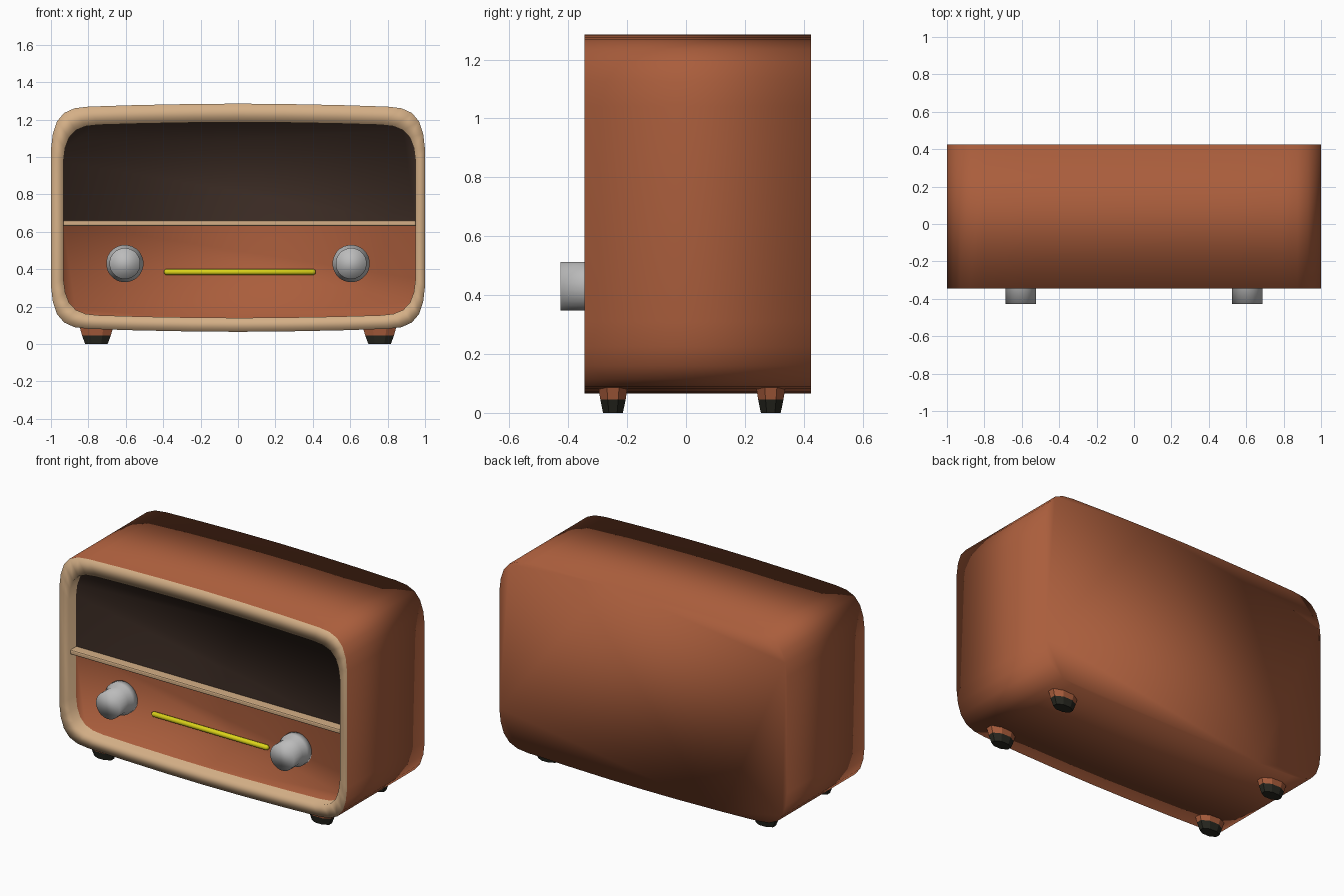
import bpy, bmesh, math
from mathutils import Vector

cube = bpy.data.objects.get("Cube")
if cube:
    bpy.data.objects.remove(cube, do_unlink=True)


def material(name, r, g, b):
    m = bpy.data.materials.new(name)
    m.use_nodes = True
    m.diffuse_color = (r, g, b, 1)
    m.node_tree.nodes["Principled BSDF"].inputs["Base Color"].default_value = (r, g, b, 1)
    return m


WOOD = material("warm brown", 0.40, 0.11, 0.045)
TAN = material("tan trim", 0.66, 0.43, 0.24)
DARK = material("dark brown cloth", 0.05, 0.028, 0.02)
TIP = material("black tip", 0.02, 0.02, 0.014)
GREY = material("light grey", 0.5, 0.5, 0.5)
YELLOW = material("yellow", 0.70, 0.64, 0.01)

FRONT, BACK, PANEL = -0.345, 0.425, -0.275
MID_Z, SPLIT_Z = 0.675, 0.645


def finish(name, bm, mats, smooth=True):
    bmesh.ops.recalc_face_normals(bm, faces=bm.faces)
    mesh = bpy.data.meshes.new(name)
    bm.to_mesh(mesh)
    bm.free()
    for m in mats:
        mesh.materials.append(m)
    for p in mesh.polygons:
        p.use_smooth = smooth
    ob = bpy.data.objects.new(name, mesh)
    bpy.context.collection.objects.link(ob)
    return ob


def bridge(bm, a, b, mat=0):
    for i in range(len(a)):
        j = (i + 1) % len(a)
        bm.faces.new((a[i], a[j], b[j], b[i])).material_index = mat


# Cabinet outline: one quarter mirrored into a bulging rounded rectangle
quarter = [(1.0, 0.365), (0.99, 0.45), (0.968, 0.515), (0.93, 0.56),
           (0.875, 0.585), (0.8, 0.594), (0.55, 0.602), (0.25, 0.608)]
right_half = [(x, -z) for x, z in quarter[::-1]] + quarter
outline = right_half + [(0, 0.61)] + [(-x, z) for x, z in right_half[::-1]] + [(0, -0.61)]


def outer(x, z):
    return x, z + MID_Z


def inner(x, z):
    return x * 0.9415 + 0.008, z * 0.857 + 0.6625


# Cabinet: shell, tan rim, tan recess wall and a two-colour front panel
bm = bmesh.new()


def ring(shape, y):
    loop = []
    for p in outline:
        x, z = shape(*p)
        loop.append(bm.verts.new((x, y, z)))
    return loop


back, front = ring(outer, BACK), ring(outer, FRONT)
lip, recess = ring(inner, FRONT), ring(inner, PANEL)
bm.faces.new(back)
bridge(bm, back, front)
bridge(bm, front, lip, 1)
bridge(bm, lip, recess, 1)
panel = bm.faces.new(recess)
bmesh.ops.bisect_plane(bm, geom=[panel] + list(panel.edges) + list(panel.verts),
                       plane_co=(0, 0, SPLIT_Z), plane_no=(0, 0, 1))
for f in bm.faces:
    if all(abs(v.co.y - PANEL) < 1e-4 for v in f.verts):
        f.material_index = 2 if f.calc_center_median().z > SPLIT_Z else 0
finish("cabinet", bm, [WOOD, TAN, DARK])


# Divider shelf between the cloth and the control panel
bm = bmesh.new()
bmesh.ops.create_cube(bm, size=1)
for v in bm.verts:
    v.co = Vector((v.co.x * 1.885 + 0.008, v.co.y * 0.065 - 0.302, v.co.z * 0.03 + SPLIT_Z))
divider = finish("divider", bm, [TAN], smooth=False)
bevel = divider.modifiers.new("soft edges", "BEVEL")
bevel.width, bevel.segments = 0.008, 2


# Solid of revolution; the profile holds (radius, distance along the axis)
def lathe(name, profile, sides, place, mats, band_mats=None, smooth=True):
    bm = bmesh.new()
    rings = []
    for r, d in profile:
        angles = [2 * math.pi * (i + 0.5) / sides for i in range(sides)]
        rings.append([bm.verts.new(place(r * math.cos(a), r * math.sin(a), d)) for a in angles])
    for k in range(len(rings) - 1):
        bridge(bm, rings[k], rings[k + 1], band_mats[k] if band_mats else 0)
    bm.faces.new(rings[0])
    bm.faces.new(rings[-1])
    return finish(name, bm, mats, smooth)


# Flared control knobs
for side, x0 in (("right", -0.605), ("left", 0.605)):
    lathe(side + "_knob", [(0.1, -0.27), (0.1, -0.315), (0.083, -0.343), (0.083, -0.427)], 24,
          lambda u, v, d: (x0 + u, d, 0.43 + v), [GREY])

# Tuning indicator rod
lathe("tuning_rod", [(0.008, -0.395), (0.016, -0.385), (0.016, 0.405), (0.008, 0.415)], 10,
      lambda u, v, d: (d, -0.288 + u, 0.385 + v), [YELLOW])

# Tapered feet with black tips
for side, x0 in (("right", -0.757), ("left", 0.757)):
    for end, y0 in (("front", -0.248), ("back", 0.288)):
        lathe(end + "_" + side + "_foot", [(0.065, 0), (0.083, 0.045), (0.1, 0.1)], 8,
              lambda u, v, d: (x0 + u, y0 + v * 0.56, d), [TIP, WOOD], [0, 1], smooth=False)
